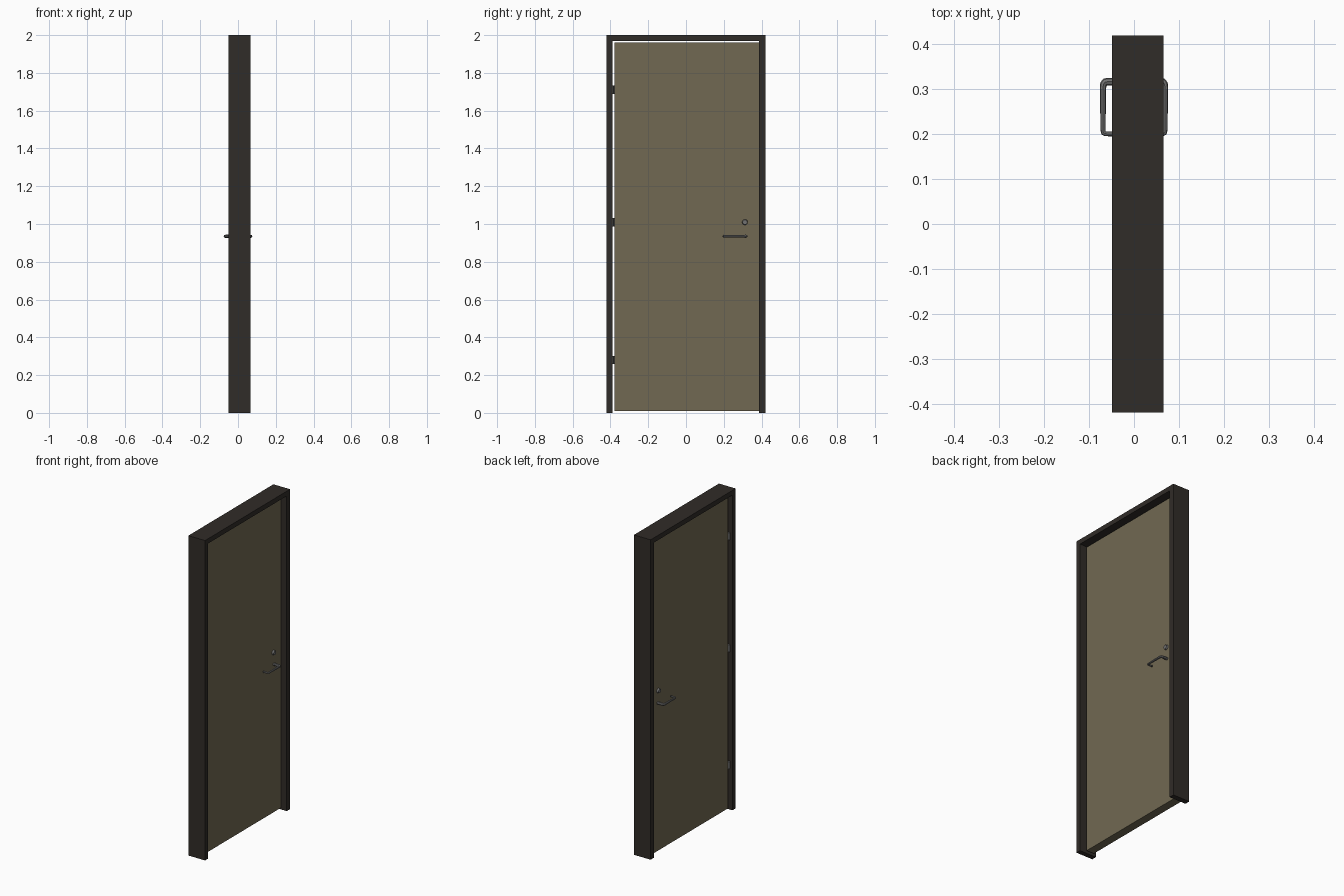
import bpy, bmesh, math
from mathutils import Matrix

if "Cube" in bpy.data.objects:
    bpy.data.objects.remove(bpy.data.objects["Cube"])


def material(name, rgb):
    m = bpy.data.materials.new(name)
    m.diffuse_color = (*rgb, 1)
    m.use_nodes = True
    m.node_tree.nodes["Principled BSDF"].inputs["Base Color"].default_value = m.diffuse_color
    return m


DARK = material("dark_frame_paint", (0.03, 0.025, 0.021))
TAN = material("door_paint", (0.165, 0.14, 0.085))
METAL = material("metal", (0.17, 0.17, 0.17))


def add(name, bm, mat, smooth=False):
    bmesh.ops.recalc_face_normals(bm, faces=bm.faces)
    me = bpy.data.meshes.new(name)
    bm.to_mesh(me)
    bm.free()
    ob = bpy.data.objects.new(name, me)
    bpy.context.collection.objects.link(ob)
    me.materials.append(mat)
    if smooth:
        finish(ob)
    return ob


def finish(ob):
    bpy.ops.object.select_all(action='DESELECT')
    ob.select_set(True)
    bpy.context.view_layer.objects.active = ob
    bpy.ops.object.shade_smooth_by_angle(angle=math.radians(40))


def box(bm, lo, hi):
    size = [b - a for a, b in zip(lo, hi)]
    mid = [(a + b) / 2 for a, b in zip(lo, hi)]
    bmesh.ops.create_cube(bm, size=1, matrix=Matrix.Translation(mid) @ Matrix.Diagonal((*size, 1)))


def cylinder(bm, r1, r2, depth, matrix, sides=20):
    bmesh.ops.create_cone(bm, cap_ends=True, segments=sides, radius1=r1, radius2=r2,
                          depth=depth, matrix=matrix)


def mirror_x(ob):
    mod = ob.modifiers.new("both_sides", 'MIRROR')
    mod.use_axis = (True, False, False)


# Frame: arch-shaped outline extruded through the wall depth
bm = bmesh.new()
outline = [(-0.42, 0), (-0.42, 2), (0.42, 2), (0.42, 0),
           (0.387, 0), (0.387, 1.97), (-0.389, 1.97), (-0.389, 0)]
face = bm.faces.new([bm.verts.new((-0.049, y, z)) for y, z in outline])
ext = bmesh.ops.extrude_face_region(bm, geom=[face])
bmesh.ops.translate(bm, vec=(0.115, 0, 0),
                    verts=[v for v in ext["geom"] if isinstance(v, bmesh.types.BMVert)])
add("door_frame", bm, DARK)

# Door leaf
bm = bmesh.new()
box(bm, (-0.026, -0.379, 0.01), (0.026, 0.386, 1.96))
add("door_leaf", bm, TAN)

# Hinges: knuckle and plate in the gap on the hinge side
for i, z in enumerate((0.28, 1.01, 1.71)):
    bm = bmesh.new()
    cylinder(bm, 0.006, 0.006, 0.044, Matrix.Translation((-0.028, -0.384, z)), 12)
    box(bm, (-0.026, -0.386, z - 0.022), (0.015, -0.382, z + 0.022))
    add(f"hinge_{i + 1}", bm, METAL, True)

# Lever handles: tapering swept rod with a returned end, one per side
path = [(0.024, 0.317, 1.0), (0.058, 0.317, 1.0), (0.064, 0.316, 1.0), (0.0675, 0.312, 0.95),
        (0.069, 0.305, 0.85), (0.069, 0.26, 0.75), (0.069, 0.208, 0.65),
        (0.068, 0.203, 0.65), (0.064, 0.201, 0.65), (0.036, 0.200, 0.65)]
cu = bpy.data.curves.new("lever_handles", 'CURVE')
cu.dimensions = '3D'
cu.bevel_depth = 0.0085
cu.bevel_resolution = 2
cu.use_fill_caps = True
sp = cu.splines.new('POLY')
sp.points.add(len(path) - 1)
for p, (x, y, r) in zip(sp.points, path):
    p.co = (x, y, 0.935, 1)
    p.radius = r
lever = bpy.data.objects.new("lever_handles", cu)
bpy.context.collection.objects.link(lever)
cu.materials.append(METAL)
lever.select_set(True)
bpy.context.view_layer.objects.active = lever
bpy.ops.object.convert(target='MESH')
lever = bpy.context.view_layer.objects.active
finish(lever)
mirror_x(lever)

# Lock cylinders above the levers
bm = bmesh.new()
turn = Matrix.Rotation(math.pi / 2, 4, 'Y')
cylinder(bm, 0.015, 0.0125, 0.012, Matrix.Translation((0.031, 0.312, 1.01)) @ turn, 24)
lock = add("lock_cylinders", bm, METAL, True)
mirror_x(lock)
